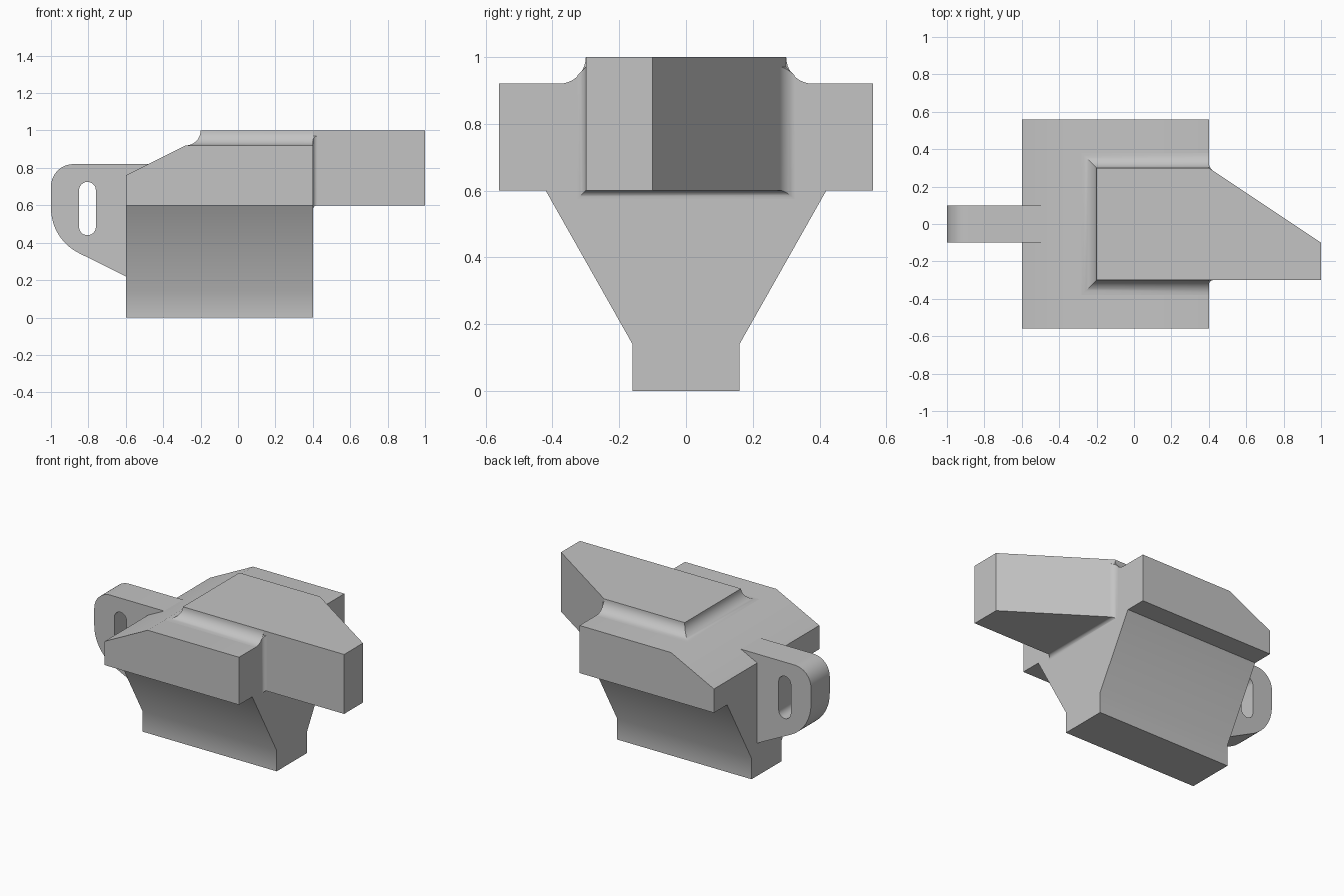
import bpy, bmesh
from math import sin, cos, pi, radians
from mathutils import Matrix

if "Cube" in bpy.data.objects:
    bpy.data.objects.remove(bpy.data.objects["Cube"], do_unlink=True)

grey = bpy.data.materials.new("plain_grey")
grey.use_nodes = True
grey.diffuse_color = (0.55, 0.55, 0.55, 1)
grey.node_tree.nodes["Principled BSDF"].inputs["Base Color"].default_value = grey.diffuse_color


def finish(name, mesh):
    """Link a mesh as an object with the shared colour and edge-aware smoothing."""
    obj = bpy.data.objects.new(name, mesh)
    bpy.context.collection.objects.link(obj)
    mesh.materials.clear()
    mesh.materials.append(grey)
    bpy.ops.object.select_all(action="DESELECT")
    obj.select_set(True)
    bpy.context.view_layer.objects.active = obj
    bpy.ops.object.shade_smooth_by_angle(angle=radians(30))
    return obj


def loft(name, rings):
    """Solid through closed rings of points, capped at both ends."""
    bm = bmesh.new()
    loops = [[bm.verts.new(p) for p in ring] for ring in rings]
    for a, b in zip(loops, loops[1:]):
        for i in range(len(a)):
            j = (i + 1) % len(a)
            bm.faces.new((a[i], a[j], b[j], b[i]))
    bm.faces.new(loops[0])
    bm.faces.new(loops[-1])
    bmesh.ops.recalc_face_normals(bm, faces=bm.faces)
    mesh = bpy.data.meshes.new(name)
    bm.to_mesh(mesh)
    bm.free()
    return finish(name, mesh)


def arc(cx, cy, r, start, end, steps=16):
    angles = [radians(start + (end - start) * i / steps) for i in range(steps + 1)]
    return [(cx + r * cos(a), cy + r * sin(a)) for a in angles]


def cove(r, steps=10):
    """Concave corner section as (outward, upward) offsets, starting at the corner."""
    angles = [pi / 2 * i / steps for i in range(steps + 1)]
    return [(0, 0)] + [(r * (1 - sin(a)), r * (1 - cos(a))) for a in angles]


# Wide head with a sloping end, extruded across y
head = [(-0.6, 0.6), (0.4, 0.6), (0.4, 0.92), (-0.28, 0.92), (-0.6, 0.76)]
loft("head_block", [[(x, y, z) for x, z in head] for y in (-0.56, 0.56)])

# Tapered keel, mirrored in y and extruded along x
half = [(0.16, 0), (0.16, 0.14), (0.42, 0.6)]
keel = half + [(-y, z) for y, z in reversed(half)]
loft("tapered_keel", [[(x, y, z) for y, z in keel] for x in (-0.6, 0.4)])

# Raised bar whose far end narrows to one side
bar = [(-0.2, -0.3), (1, -0.3), (1, -0.1), (0.4, 0.3), (-0.2, 0.3)]
loft("raised_bar", [[(x, y, z) for x, y in bar] for z in (0.6, 1)])

# Cove around the foot of the raised bar
top = cove(0.08)
loft("bar_top_cove", [
    [(0.4, -0.3 - o, 0.92 + u) for o, u in top],
    [(-0.2 - o, -0.3 - o, 0.92 + u) for o, u in top],
    [(-0.2 - o, 0.3 + o, 0.92 + u) for o, u in top],
    [(0.4, 0.3 + o, 0.92 + u) for o, u in top]])

# Small cove where the bar leaves the body, leaning with the slanted side
end = cove(0.025)
loft("bar_end_cove", [
    [(0.4 + u, -0.3 - o, 0.97 - o) for o, u in end],
    [(0.4 + u, -0.3 - o, 0.6 - o) for o, u in end],
    [(0.4 + u, 0.3 + o - u * 2 / 3, 0.6 - o) for o, u in end],
    [(0.4 + u, 0.3 + o - u * 2 / 3, 0.97 - o) for o, u in end]])

# Rounded lug with a slot, drawn as a filled curve and extruded
outline = (arc(-0.88, 0.70, 0.12, 90, 180) + arc(-0.73, 0.586, 0.27, 180, 243.43)
           + [(-0.6, 0.22), (-0.48, 0.22), (-0.48, 0.82)])
slot = arc(-0.805, 0.68, 0.045, 0, 180) + arc(-0.805, 0.485, 0.045, 180, 360)
curve = bpy.data.curves.new("lug_outline", "CURVE")
curve.dimensions = "2D"
curve.fill_mode = "BOTH"
curve.extrude = 0.1
for points in (outline, slot):
    spline = curve.splines.new("POLY")
    spline.points.add(len(points) - 1)
    spline.use_cyclic_u = True
    for point, (x, z) in zip(spline.points, points):
        point.co = (x, z, 0, 1)
drawing = bpy.data.objects.new("lug_outline", curve)
bpy.context.collection.objects.link(drawing)
bpy.context.view_layer.update()
lug = bpy.data.meshes.new_from_object(drawing.evaluated_get(bpy.context.evaluated_depsgraph_get()))
bpy.data.objects.remove(drawing, do_unlink=True)
lug.transform(Matrix.Rotation(pi / 2, 4, "X"))
bm = bmesh.new()
bm.from_mesh(lug)
bmesh.ops.remove_doubles(bm, verts=bm.verts, dist=0.0001)
bmesh.ops.recalc_face_normals(bm, faces=bm.faces)
bm.to_mesh(lug)
bm.free()
finish("slotted_lug", lug)
